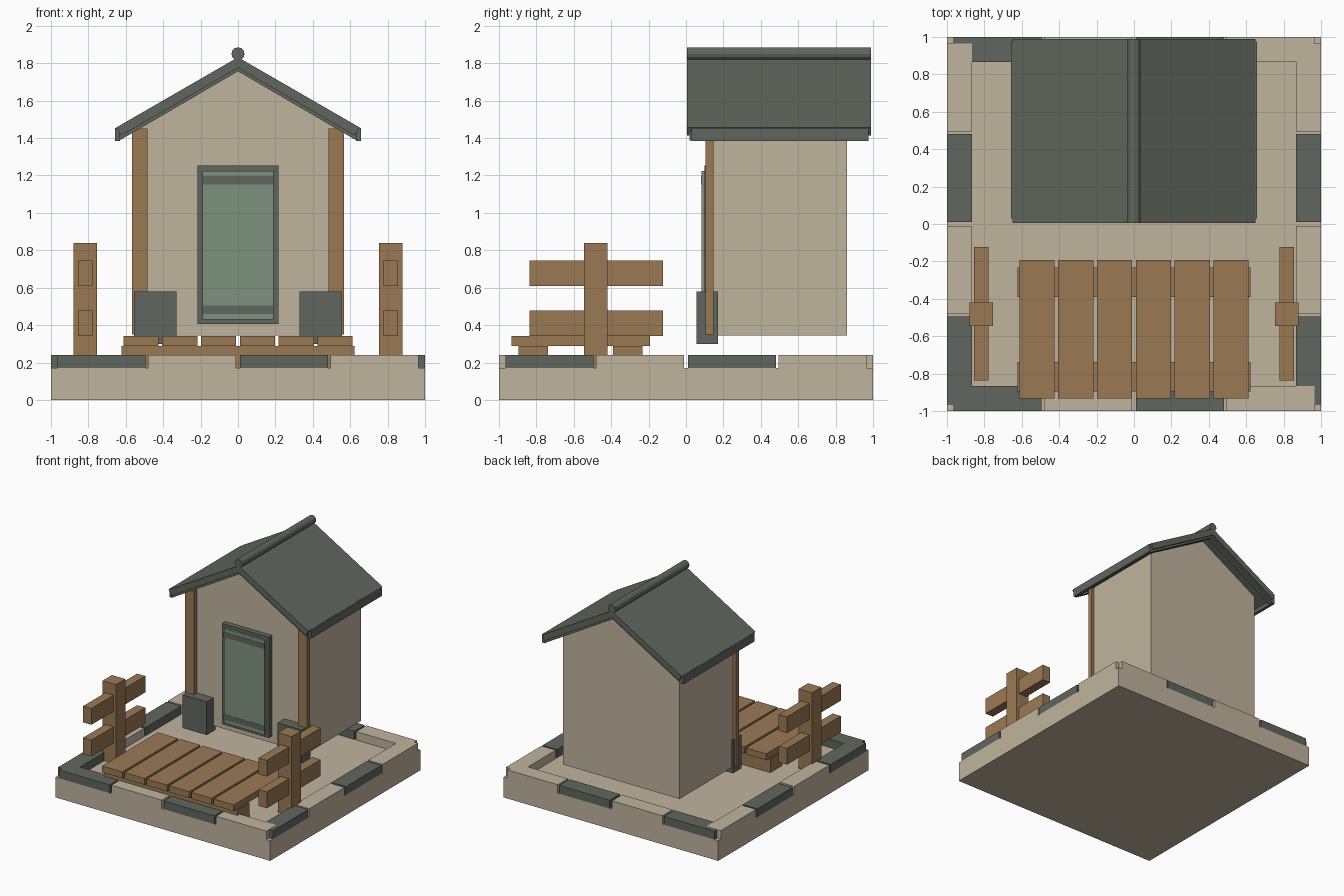
import bpy, math

if "Cube" in bpy.data.objects:
    bpy.data.objects.remove(bpy.data.objects["Cube"])

def material(name, rgb):
    m = bpy.data.materials.new(name)
    lin = [((c / 255 + 0.055) / 1.055) ** 2.4 for c in rgb]
    m.diffuse_color = (*lin, 1)
    m.use_nodes = True
    m.node_tree.nodes["Principled BSDF"].inputs["Base Color"].default_value = m.diffuse_color
    return m

SAND = material("sandstone", (192, 180, 158))
SLATE = material("slate", (96, 103, 94))
WOOD = material("wood", (155, 121, 84))
GREEN = material("door_green", (127, 146, 126))

def mesh(name, verts, faces, mat):
    me = bpy.data.meshes.new(name)
    me.from_pydata(verts, [], faces)
    me.materials.append(mat)
    ob = bpy.data.objects.new(name, me)
    bpy.context.collection.objects.link(ob)
    return ob

def prism(name, profile, y0, y1, mat):
    """Extrude an x-z outline (counter-clockwise seen from the front) along y."""
    n = len(profile)
    verts = [(x, y, z) for y in (y0, y1) for x, z in profile]
    faces = [tuple(range(n)), tuple(range(2 * n - 1, n - 1, -1))]
    faces += [(i, i + n, (i + 1) % n + n, (i + 1) % n) for i in range(n)]
    return mesh(name, verts, faces, mat)

def box(name, x0, x1, y0, y1, z0, z1, mat):
    return prism(name, [(x0, z0), (x1, z0), (x1, z1), (x0, z1)], y0, y1, mat)

def pair(name, x0, x1, *rest):
    """A box and its mirror image across x = 0."""
    box("right_" + name, x0, x1, *rest)
    box("left_" + name, -x1, -x0, *rest)

# base slab and alternating border stones
box("base_slab", -1, 1, -1, 1, 0, 0.17, SAND)
for i, c in enumerate((-0.73, -0.245, 0.245, 0.73)):
    mat, top = (SLATE, 0.24) if i % 2 == 0 else (SAND, 0.241)
    a, b = c - 0.235, c + 0.235
    box(f"front_stone_{i}", a, b, -1, -0.865, 0.17, top, mat)
    box(f"back_stone_{i}", a, b, 0.865, 1, 0.17, top, mat)
    pair(f"side_stone_{i}", 0.865, 1, a, b, 0.17, top, mat)

# house body with gable, raised above the slab
prism("house_walls", [(-0.542, 0.345), (0.542, 0.345), (0.542, 1.46),
                      (0, 1.773), (-0.542, 1.46)], 0.145, 0.86, SAND)
pair("corner_post", 0.485, 0.567, 0.105, 0.147, 0.35, 1.45, WOOD)

# roof slopes, gable trim and eave boards
def chevron(name, x_top, z_top, z_apex, x_low, z_low, z_in, y0, y1):
    prism(name, [(-x_top, z_top), (-x_low, z_low), (0, z_in),
                 (x_low, z_low), (x_top, z_top), (0, z_apex)], y0, y1, SLATE)

chevron("roof", 0.65, 1.457, 1.832, 0.625, 1.413, 1.775, 0.005, 0.99)
chevron("front_gable_trim", 0.635, 1.43, 1.79, 0.632, 1.388, 1.757, 0.02, 0.06)
chevron("back_gable_trim", 0.635, 1.43, 1.79, 0.632, 1.388, 1.757, 0.935, 0.975)
pair("eave_board", 0.632, 0.658, 0.03, 0.975, 1.385, 1.455, SLATE)

# round ridge pole
prism("ridge_pole", [(0.035 * math.cos(k * math.tau / 12),
                      1.85 + 0.035 * math.sin(k * math.tau / 12))
                     for k in range(12)], 0.005, 0.99, SLATE)

# door with frame and two bands
box("door_frame", -0.217, 0.217, 0.1, 0.15, 0.405, 1.252, SLATE)
box("door_panel", -0.19, 0.19, 0.082, 0.12, 0.43, 1.225, GREEN)
for name, z in (("lower_band", 0.46), ("upper_band", 1.152)):
    box("door_" + name, -0.19, 0.19, 0.08, 0.086, z, z + 0.044, SLATE)

# stone blocks beside the door
pair("door_block", 0.33, 0.555, 0.055, 0.17, 0.30, 0.58, SLATE)

# deck: two bearers and six planks
box("front_bearer", -0.622, 0.622, -0.895, -0.738, 0.17, 0.288, WOOD)
box("back_bearer", -0.622, 0.622, -0.39, -0.233, 0.17, 0.288, WOOD)
for i in range(6):
    c = (i - 2.5) * 0.2075
    box(f"deck_plank_{i}", c - 0.094, c + 0.094, -0.932, -0.192, 0.288, 0.342, WOOD)

# side fences: one post and two rails each
pair("fence_post", 0.755, 0.88, -0.545, -0.42, 0.17, 0.84, WOOD)
for name, z in (("lower_rail", 0.342), ("upper_rail", 0.608)):
    pair("fence_" + name, 0.778, 0.855, -0.838, -0.122, z, z + 0.137, WOOD)
